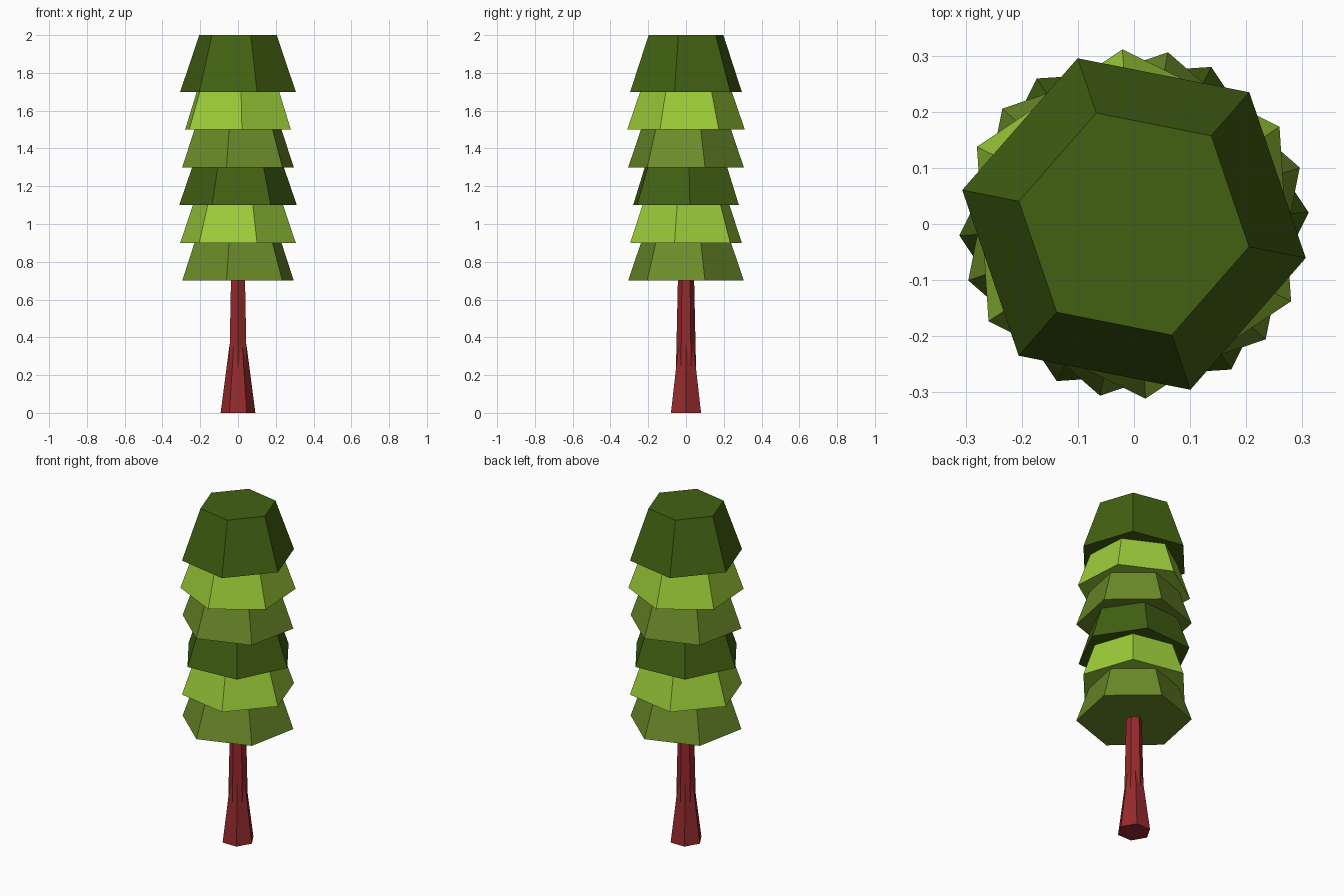
import bpy
from math import radians

if "Cube" in bpy.data.objects:
    bpy.data.objects.remove(bpy.data.objects["Cube"])


def material(name, rgb):
    m = bpy.data.materials.new(name)
    m.diffuse_color = (*rgb, 1)
    m.use_nodes = True
    m.node_tree.nodes["Principled BSDF"].inputs["Base Color"].default_value = m.diffuse_color
    return m


def hex_frustum(name, r_bottom, r_top, z0, z1, angle, mat):
    """Six-sided tapered block with one corner at the given angle from +x."""
    bpy.ops.mesh.primitive_cone_add(vertices=6, radius1=r_bottom, radius2=r_top,
                                    depth=z1 - z0, location=(0, 0, (z0 + z1) / 2),
                                    rotation=(0, 0, radians(angle - 90)))
    ob = bpy.context.object
    ob.name = name
    ob.data.materials.append(mat)
    return ob


bark = material("bark", (0.30, 0.023, 0.026))
mid = material("mid_green", (0.15, 0.26, 0.022))
light = material("light_green", (0.33, 0.60, 0.04))
dark = material("dark_green", (0.055, 0.12, 0.006))

# Trunk: flared root and slim stem turned by half a side
hex_frustum("trunk_base", 0.092, 0.045, 0, 0.36, 0, bark)
hex_frustum("trunk_stem", 0.054, 0.042, 0.2, 0.75, 30, bark)

# Foliage: overlapping tiers, each turned against the last
tiers = [(18.8, mid), (-11.2, light), (3.8, dark),
         (18.8, mid), (33.8, light), (-11.2, dark)]
for i, (angle, mat) in enumerate(tiers):
    z = 0.7 + 0.2 * i
    hex_frustum(f"foliage_tier_{i + 1}", 0.312, 0.209, z, z + 0.3, angle, mat)
